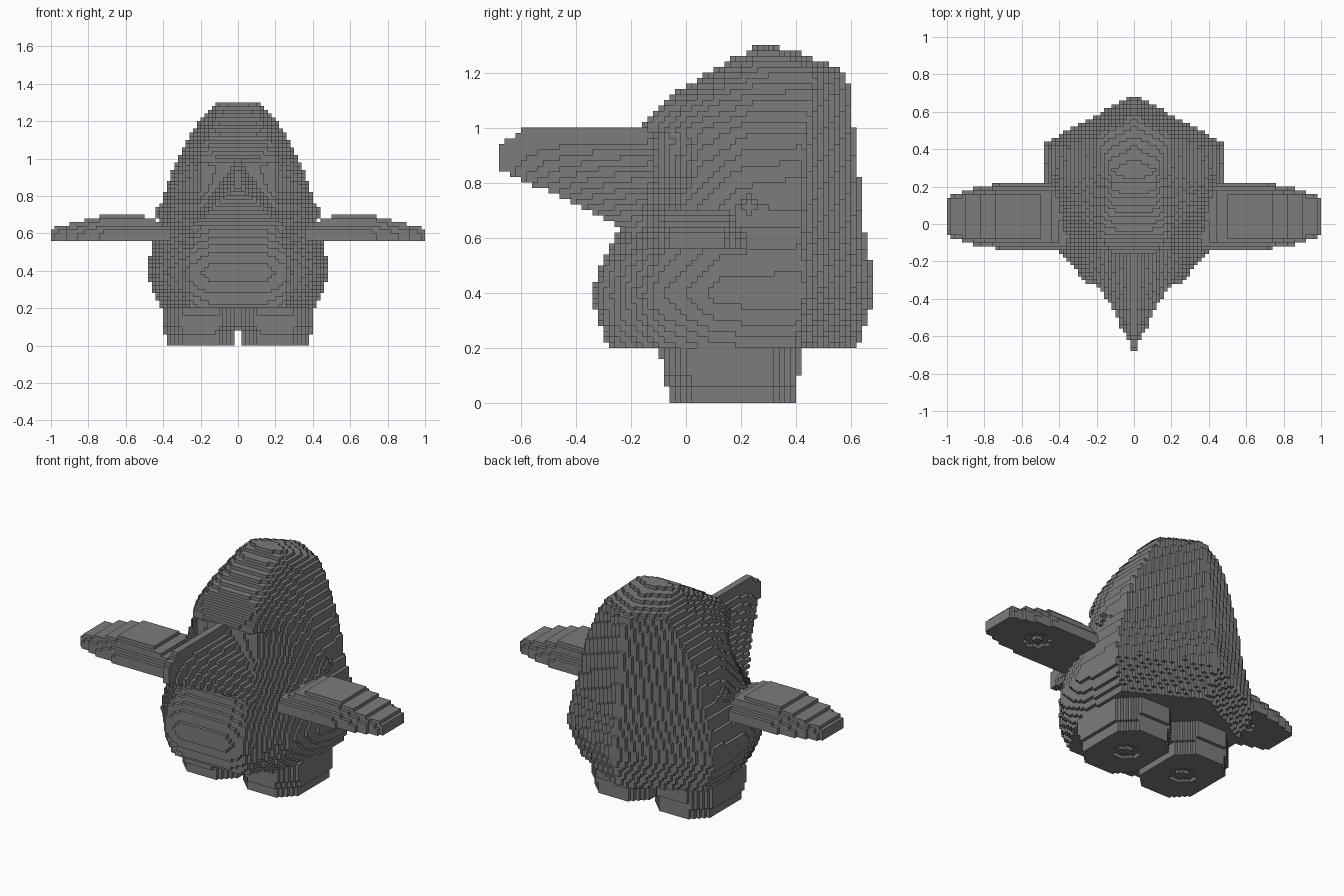
import bpy
import math

cube = bpy.data.objects.get("Cube")
if cube:
    bpy.data.objects.remove(cube, do_unlink=True)

S = 0.02  # block size

grey = bpy.data.materials.new("stone grey")
grey.use_nodes = True
color = (0.2, 0.2, 0.2, 1)
grey.diffuse_color = color
grey.node_tree.nodes["Principled BSDF"].inputs["Base Color"].default_value = color


def lerp_table(table, t):
    """Interpolate the rows of a table keyed by its first column."""
    if t <= table[0][0]:
        return table[0][1:]
    for a, b in zip(table, table[1:]):
        if t <= b[0]:
            k = (t - a[0]) / max(b[0] - a[0], 1e-6)
            return [p + (q - p) * k for p, q in zip(a[1:], b[1:])]
    return table[-1][1:]


def cells_from(span, y_range, z_range):
    """Fill blocks row by row; span(y, z) gives the x interval or None."""
    cells = set()
    for k in range(round(z_range[0] / S), round(z_range[1] / S)):
        for j in range(round(y_range[0] / S), round(y_range[1] / S)):
            interval = span((j + 0.5) * S, (k + 0.5) * S)
            if interval:
                for i in range(round(interval[0] / S), round(interval[1] / S)):
                    cells.add((i, j, k))
    return cells


def carve_ring(cells, x, y):
    """Shallow ring sunk into the lowest layer."""
    low = min(c[2] for c in cells)
    return {c for c in cells if c[2] > low or not
            0.03 < math.hypot((c[0] + 0.5) * S - x, (c[1] + 0.5) * S - y) < 0.075}


def mirrored(cells):
    return {(-1 - i, j, k) for i, j, k in cells}


def build(name, cells):
    """Make the outer skin of a set of blocks."""
    verts, faces = {}, []
    for c in cells:
        for axis in range(3):
            u, v = (axis + 1) % 3, (axis + 2) % 3
            for side in (0, 1):
                near = list(c)
                near[axis] += 2 * side - 1
                if tuple(near) in cells:
                    continue
                quad = []
                for du, dv in ((0, 0), (1, 0), (1, 1), (0, 1)):
                    p = list(c)
                    p[axis] += side
                    p[u] += du
                    p[v] += dv
                    quad.append(verts.setdefault(tuple(p), len(verts)))
                faces.append(quad if side else quad[::-1])
    mesh = bpy.data.meshes.new(name)
    mesh.from_pydata([[n * S for n in p] for p in verts], [], faces)
    mesh.materials.append(grey)
    obj = bpy.data.objects.new(name, mesh)
    bpy.context.collection.objects.link(obj)


# Body: height, front y, front half width, full half width, back y
BODY = [
    (0.20, -0.28, 0.24, 0.41, 0.62),
    (0.30, -0.32, 0.26, 0.46, 0.655),
    (0.40, -0.34, 0.25, 0.49, 0.69),
    (0.50, -0.31, 0.25, 0.465, 0.675),
    (0.62, -0.25, 0.22, 0.44, 0.65),
    (0.70, -0.20, 0.20, 0.41, 0.64),
    (0.82, -0.12, 0.20, 0.39, 0.63),
    (0.96, -0.11, 0.20, 0.34, 0.615),
    (1.00, -0.16, 0.20, 0.32, 0.61),
    (1.10, -0.08, 0.18, 0.27, 0.60),
    (1.20, 0.08, 0.14, 0.21, 0.58),
    (1.24, 0.15, 0.12, 0.18, 0.50),
    (1.30, 0.27, 0.10, 0.10, 0.32),
]


def body_span(y, z):
    front, front_w, wide, back = lerp_table(BODY, z)
    if not front <= y <= back:
        return None
    corner = max(back - 0.54 * wide, front + 0.03)
    depth = corner - front
    section = [
        (front, front_w * 0.6),
        (front + 0.02, front_w),
        (front + depth * 0.3, max(wide * 0.87, front_w)),
        (front + depth * 0.6, wide * 0.985),
        (corner, wide),
        (back, 0.01),
    ]
    w = lerp_table(section, y)[0]
    return -w, w


# Beak: triangular section, ridge on top, tapering forward to the tip
def beak_span(y, z):
    out = y + 0.68
    base, ridge = 0.85 - 0.47 * out, min(0.99, 0.93 + 0.7 * out)
    if not base <= z <= ridge:
        return None
    w = max(0.02, 0.55 * out * (0.99 - z) / (0.99 - base))
    return -w, w


# Leg: chamfered block, flaring a little toward the body
def leg_span(y, z):
    t = z / 0.2
    edge = min(y + 0.06 + 0.04 * t, 0.40 + 0.02 * t - y)
    if edge < 0:
        return None
    cut = max(0, 0.1 - edge)
    inner = 0.02 if z < 0.08 else 0
    outer = 0.38 if z < 0.06 else 0.40
    return inner + cut, outer - cut


# Wing: flat below, domed above, narrowing to a blunt tip
WING_REACH = [(0.60, 1.0), (0.63, 0.98), (0.65, 0.90), (0.67, 0.82), (0.69, 0.74)]
WING_PLAN = [(0.10, 1.0), (0.14, 0.90), (0.16, 0.80), (0.18, 0.70)]


def wing_span(y, z):
    off = abs(y - 0.04) + max(0, z - 0.60) * 0.6
    if off > 0.18:
        return None
    reach = min(lerp_table(WING_REACH, z)[0], lerp_table(WING_PLAN, off)[0])
    return 0.36 + max(0, z - 0.63) * 2.2, reach


# Small nub on the flank above the wing
def nub_span(y, z):
    r = abs(y - 0.23) + abs(z - 0.71)
    return (0.36, 0.44 - r * 0.4) if r < 0.06 else None


build("body", cells_from(body_span, (-0.4, 0.7), (0.2, 1.3)))
build("beak", cells_from(beak_span, (-0.68, -0.06), (0.6, 1.0)))

leg = carve_ring(cells_from(leg_span, (-0.1, 0.42), (0, 0.2)), 0.2, 0.17)
wing = carve_ring(cells_from(wing_span, (-0.14, 0.22), (0.56, 0.70)), 0.72, 0.04)
nub = cells_from(nub_span, (0.1, 0.3), (0.6, 0.8))
for part, cells in (("leg", leg), ("wing", wing), ("flank_nub", nub)):
    build("left_" + part, cells)
    build("right_" + part, mirrored(cells))
